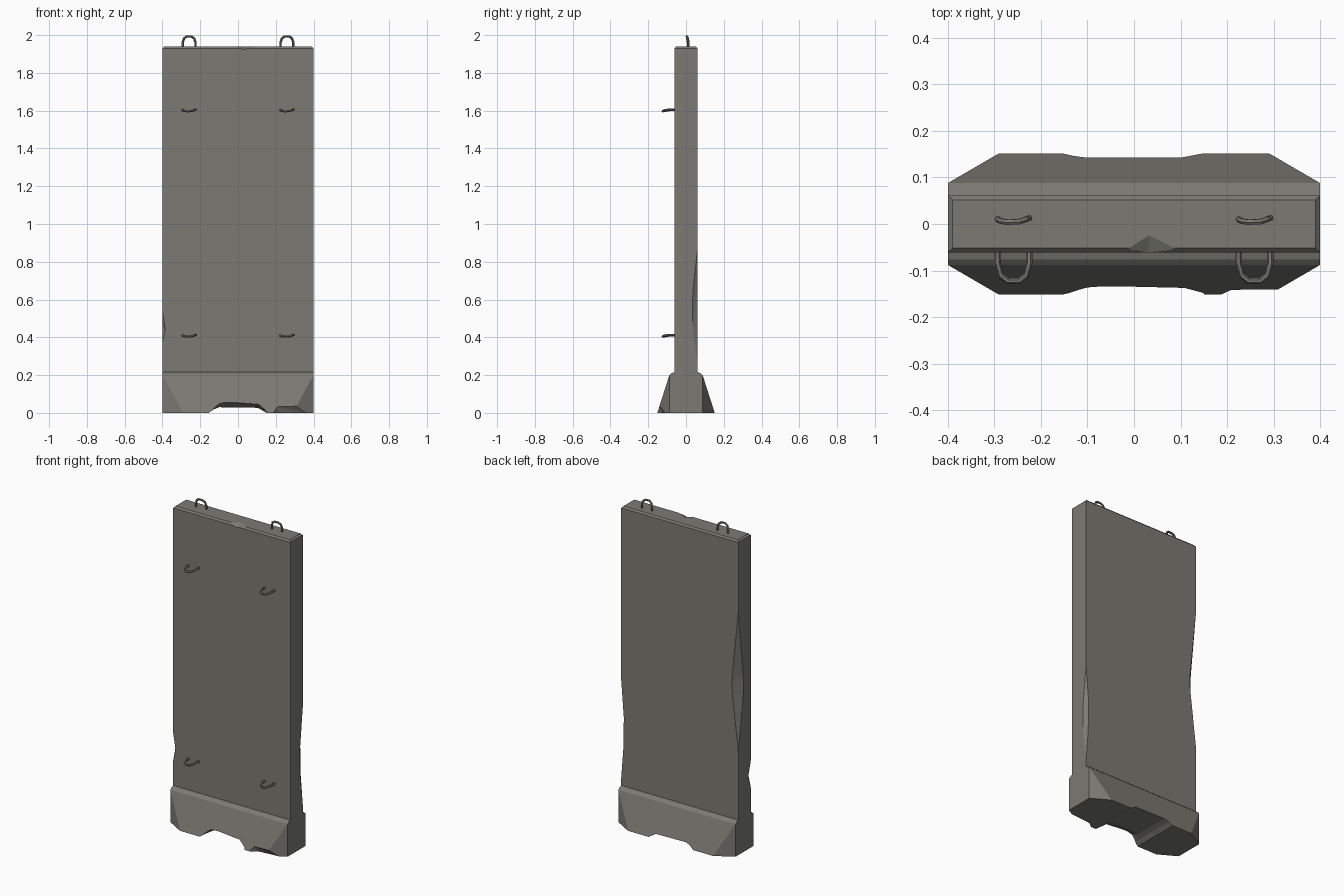
import bpy, bmesh
from mathutils import Vector

if "Cube" in bpy.data.objects:
    bpy.data.objects.remove(bpy.data.objects["Cube"])

concrete = bpy.data.materials.new("weathered_concrete")
concrete.diffuse_color = (0.20, 0.195, 0.172, 1)
concrete.use_nodes = True
concrete.node_tree.nodes["Principled BSDF"].inputs["Base Color"].default_value = concrete.diffuse_color


def hull(name, pts):
    """Convex solid around a few points."""
    me = bpy.data.meshes.new(name)
    bm = bmesh.new()
    for p in pts:
        bm.verts.new(p)
    bmesh.ops.remove_doubles(bm, verts=bm.verts, dist=1e-5)
    res = bmesh.ops.convex_hull(bm, input=bm.verts)
    loose = [v for v in bm.verts if not v.link_faces]
    bmesh.ops.delete(bm, geom=loose, context='VERTS')
    bmesh.ops.dissolve_limit(bm, angle_limit=0.001, verts=bm.verts, edges=bm.edges)
    bmesh.ops.recalc_face_normals(bm, faces=bm.faces)
    bm.to_mesh(me)
    bm.free()
    me.materials.append(concrete)
    ob = bpy.data.objects.new(name, me)
    bpy.context.collection.objects.link(ob)
    return ob


def chip(pts, out):
    """Cutter: the chip's points plus copies pushed out of the solid."""
    o = Vector(out) * 0.06
    return hull("chip_cutter", [Vector(p) for p in pts] + [Vector(p) + o for p in pts])


def carve(ob, cutters):
    for c in cutters:
        m = ob.modifiers.new("chip", 'BOOLEAN')
        m.operation, m.solver, m.object = 'DIFFERENCE', 'EXACT', c
        c.hide_render = True
    bpy.context.view_layer.update()
    dg = bpy.context.evaluated_depsgraph_get()
    me = bpy.data.meshes.new_from_object(ob.evaluated_get(dg))
    ob.modifiers.clear()
    ob.data = me
    for c in cutters:
        bpy.data.objects.remove(c)


S = (-1, 1)

# tall wall slab with a narrow chamfer round the top
slab = hull("wall_slab", [(sx * x, sy * y, z) for sx in S for sy in S
                          for x, y, z in ((.4, .061, .213), (.4, .061, 1.93), (.39, .052, 1.94))])
carve(slab, [
    # top front edge
    chip([(-.02, -.054, 1.942), (.10, -.054, 1.942), (.033, -.02, 1.942), (.03, -.062, 1.922)],
         (0, -1, 1)),
    # right back edge
    chip([(.4, .061, .87), (.4, .061, .26), (.4, .036, .64), (.4, .034, .47),
          (.382, .061, .64), (.385, .061, .45)], (1, 1, 0)),
    # left back edge, the long one
    chip([(-.4, .061, 1.5), (-.4, .061, .64), (-.4, .012, 1.08), (-.4, .012, .97),
          (-.355, .061, 1.06), (-.36, .061, .98)], (-1, 1, 0)),
    # left front edge
    chip([(-.4, -.061, .54), (-.4, -.061, .37), (-.384, -.061, .44), (-.4, -.035, .45)],
         (-1, -1, 0)),
])

# flared foot with cut corners
foot = hull("flared_foot", [(sx * x, sy * y, z) for sx in S for sy in S
                            for x, y, z in ((.4, .061, .216), (.4, .076, .211), (.4, .088, .2),
                                            (.4, .088, 0), (.29, .152, 0))])
channel = ((-.165, -.03), (-.155, 0), (-.13, .018), (-.10, .03), (.105, .027), (.15, 0), (.16, -.03))
mouth = ((-.15, -.03), (-.15, 0), (-.12, .035), (-.10, .054), (-.06, .064), (.11, .05), (.15, .012), (.15, -.03))
carve(foot, [
    # drainage channel right through, with a broken mouth at the front
    hull("channel_cutter", [(x, y, z) for x, z in channel for y in (-.2, .2)]),
    hull("mouth_cutter", [(x, -.15, z) for x, z in mouth] + [(x, -.06, z) for x, z in ((-.1, .02), (.1, .02), (-.1, -.03), (.1, -.03))]
         + [(x, -.2, z) for x, z in mouth]),
    # chip on the bottom front edge
    chip([(.185, -.153, 0), (.36, -.112, 0), (.21, -.141, .033), (.31, -.141, .036),
          (.22, -.125, 0), (.31, -.115, 0)], (0, -1, -.6)),
])


# steel lifting loops: a bent U, 6-sided tube
def loop(name, to_world):
    path = ((-.034, .004, -.02), (-.034, .003, .02), (-.027, -.001, .043), (-.012, -.003, .053),
            (.012, -.002, .053), (.027, .003, .043), (.034, .006, .02), (.034, .005, -.02))
    pts = [Vector(to_world(*p)) for p in path]
    cu = bpy.data.curves.new(name, 'CURVE')
    cu.dimensions = '3D'
    cu.bevel_depth = .0065
    cu.bevel_resolution = 1
    cu.use_fill_caps = True
    sp = cu.splines.new('POLY')
    sp.points.add(len(pts) - 1)
    for q, p in zip(sp.points, pts):
        q.co = (*p, 1)
    tmp = bpy.data.objects.new(name, cu)
    bpy.context.collection.objects.link(tmp)
    bpy.context.view_layer.update()
    me = bpy.data.meshes.new_from_object(tmp.evaluated_get(bpy.context.evaluated_depsgraph_get()))
    bpy.data.objects.remove(tmp)
    me.materials.clear()
    me.materials.append(concrete)
    for f in me.polygons:
        f.use_smooth = False
    ob = bpy.data.objects.new(name, me)
    bpy.context.collection.objects.link(ob)


for sx in S:
    cx = .259 * sx
    loop("top_lifting_loop", lambda u, v, w: (cx + u, .007 + v, 1.94 + w))
    for z in (.407, 1.6):
        loop("front_lifting_loop", lambda u, v, w: (cx + u, -.061 - w * 1.16, z + v))
